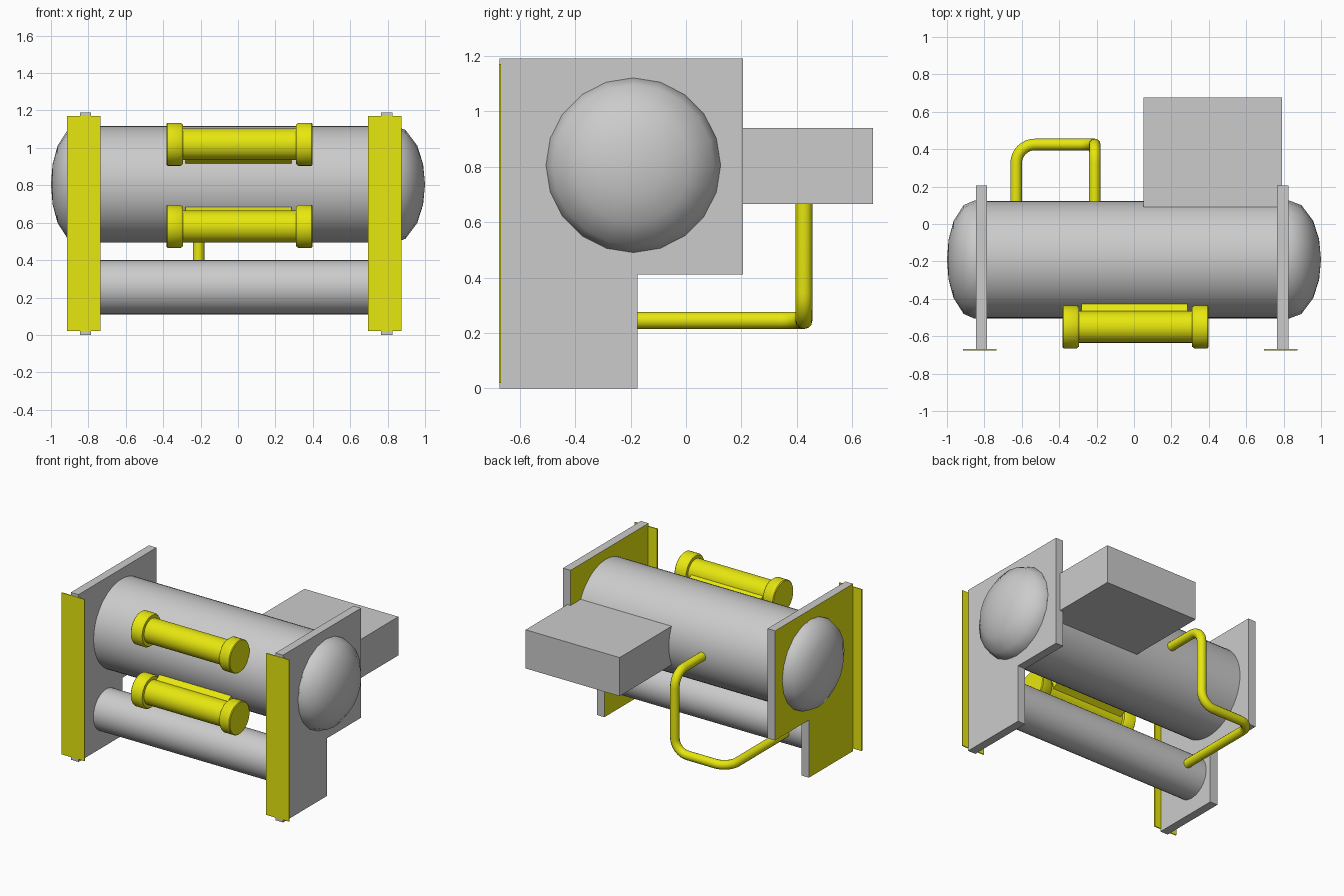
import bpy, bmesh, math
from mathutils import Vector, Matrix

if "Cube" in bpy.data.objects:
    bpy.data.objects.remove(bpy.data.objects["Cube"])


def material(name, rgb):
    m = bpy.data.materials.new(name)
    m.diffuse_color = (*rgb, 1)
    m.use_nodes = True
    m.node_tree.nodes["Principled BSDF"].inputs["Base Color"].default_value = m.diffuse_color
    return m


GREY = material("grey_metal", (0.6, 0.6, 0.6))
YELLOW = material("yellow_paint", (0.8, 0.8, 0.005))


def finish(name, bm, mats, smooth=False):
    bmesh.ops.recalc_face_normals(bm, faces=bm.faces)
    me = bpy.data.meshes.new(name)
    bm.to_mesh(me)
    bm.free()
    ob = bpy.data.objects.new(name, me)
    bpy.context.collection.objects.link(ob)
    for m in mats:
        me.materials.append(m)
    if smooth:
        bpy.ops.object.select_all(action='DESELECT')
        ob.select_set(True)
        bpy.context.view_layer.objects.active = ob
        bpy.ops.object.shade_smooth_by_angle(angle=math.radians(40))
    return ob


def box(name, lo, hi, mat, matrix=Matrix()):
    lo, hi = Vector(lo), Vector(hi)
    bm = bmesh.new()
    bmesh.ops.create_cube(bm, size=1)
    for v in bm.verts:
        v.co = matrix @ ((lo + hi) / 2 + v.co * (hi - lo))
    return finish(name, bm, [mat])


def lathe(name, profile, y, z, mat, n=40):
    """Revolve (x, radius) points about an axis parallel to x."""
    bm = bmesh.new()
    rings = []
    for x, r in profile:
        if r == 0:
            rings.append([bm.verts.new((x, y, z))] * n)
            continue
        rings.append([bm.verts.new((x, y + r * math.cos(a), z + r * math.sin(a)))
                      for a in (2 * math.pi * i / n for i in range(n))])
    for a, b in zip(rings, rings[1:]):
        for i in range(n):
            j = (i + 1) % n
            quad = list(dict.fromkeys((a[i], a[j], b[j], b[i])))
            bm.faces.new(quad)
    for ring in (rings[0], rings[-1]):
        if ring[0] is not ring[1]:
            bm.faces.new(ring)
    return finish(name, bm, [mat], True)


# Main tank and its two low-poly domes
TY, TZ, TR = -0.19, 0.805, 0.315
lathe("main_tank", [(-0.85, TR - 0.003), (0.83, TR - 0.003)], TY, TZ, GREY, 48)
for side, base in (("left", -0.855), ("right", 0.83)):
    s = -1 if base < 0 else 1
    depth = 1 - abs(base)
    prof = [(base + s * depth * math.sin(t), TR * math.cos(t) if t < 1.5 else 0)
            for t in (math.radians(d) for d in (0, 22.5, 49, 70, 90))]
    lathe(side + "_tank_dome", [(base - s * 0.05, TR)] + prof, TY, TZ, GREY, 20)

# Lower tank
lathe("lower_tank", [(-0.815, 0.145), (0.795, 0.145)], -0.36, 0.255, GREY)

# Stepped end plates with a yellow left-facing side, and front strips
OUTLINE = [(-0.672, 0), (-0.175, 0), (-0.175, 0.41), (0.205, 0.41),
           (0.205, 1.19), (-0.672, 1.19)]
for side, x in (("left", -0.815), ("right", 0.795)):
    bm = bmesh.new()
    face = bm.faces.new([bm.verts.new((x - 0.03, y, z)) for y, z in OUTLINE])
    ext = bmesh.ops.extrude_face_region(bm, geom=[face], use_keep_orig=True)
    for v in ext["geom"]:
        if isinstance(v, bmesh.types.BMVert):
            v.co.x += 0.06
    ob = finish(side + "_end_plate", bm, [GREY, YELLOW])
    for p in ob.data.polygons:
        p.material_index = int(p.normal.x < -0.9)
    box(side + "_front_strip", (x - 0.1, -0.675, 0.02), (x + 0.08, -0.668, 1.17), YELLOW)

# Rear box
box("rear_box", (0.05, -0.05, 0.665), (0.79, 0.675, 0.94), GREY)

# Front cylinders with wide end caps, each on a bracket aimed at the tank axis
C = 0.008
half = [(0.39, 0.11), (0.385, 0.115), (0.315, 0.115), (0.303, 0.106), (0.303, 0.085)]
profile = [(C - x, r) for x, r in half] + [(C + x, r) for x, r in reversed(half)]
for side, z in (("upper", 1.019), ("lower", 0.58)):
    y = -0.55
    lathe(side + "_front_cylinder", profile, y, z, YELLOW)
    aim = math.atan2(TZ - z, TY - y)
    m = Matrix.Translation((0, y, z)) @ Matrix.Rotation(aim, 4, 'X')
    box(side + "_cylinder_bracket", (-0.28, 0, -0.053), (0.285, 0.112, 0.053), YELLOW, m)

# Bent pipe from the lower tank to the main tank, with rounded corners
corners = [Vector(c) for c in ((-0.63, -0.3, 0.245), (-0.63, 0.425, 0.245),
           (-0.21, 0.425, 0.245), (-0.21, 0.425, 0.805), (-0.21, 0.05, 0.805))]
BEND = 0.1
path = [corners[0]]
for a, b, c in zip(corners, corners[1:], corners[2:]):
    u, w = (a - b).normalized(), (c - b).normalized()
    centre = b + (u + w) * BEND
    for i in range(9):
        t = math.pi / 2 * i / 8
        path.append(centre - (w * math.cos(t) + u * math.sin(t)) * BEND)
path.append(corners[-1])
cu = bpy.data.curves.new("bent_pipe", 'CURVE')
cu.dimensions = '3D'
cu.bevel_depth = 0.031
cu.bevel_resolution = 4
cu.use_fill_caps = True
sp = cu.splines.new('POLY')
sp.points.add(len(path) - 1)
for p, co in zip(sp.points, path):
    p.co = (*co, 1)
sp.use_smooth = True
cu.materials.append(YELLOW)
pipe = bpy.data.objects.new("bent_pipe", cu)
bpy.context.collection.objects.link(pipe)
